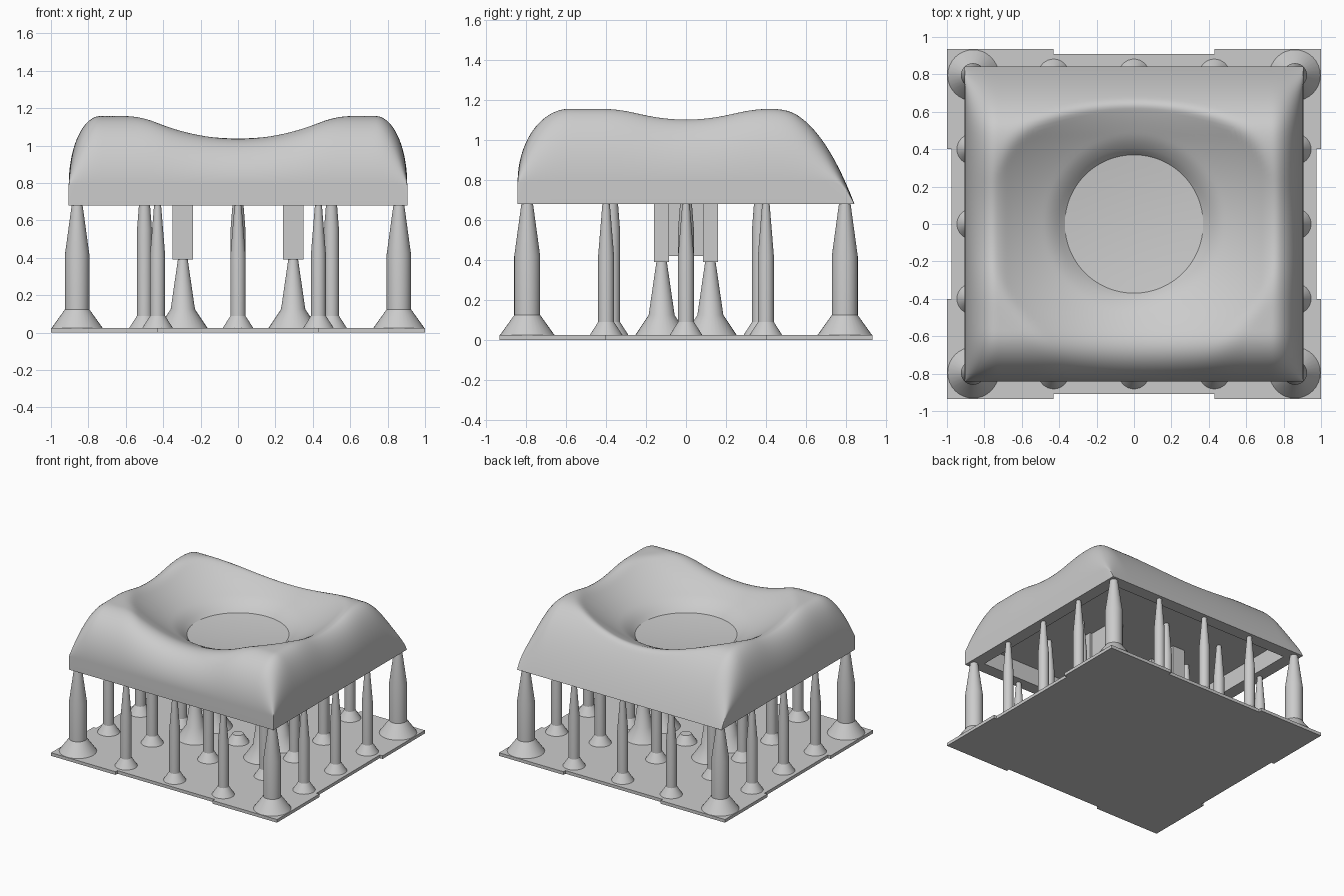
import bpy, bmesh, math

if "Cube" in bpy.data.objects:
    bpy.data.objects.remove(bpy.data.objects["Cube"])

GREY = (0.6, 0.6, 0.6, 1)
mat = bpy.data.materials.new("light grey")
mat.use_nodes = True
mat.diffuse_color = GREY
mat.node_tree.nodes["Principled BSDF"].inputs["Base Color"].default_value = GREY


def finish(bm, name, smooth=True):
    bmesh.ops.recalc_face_normals(bm, faces=bm.faces)
    mesh = bpy.data.meshes.new(name)
    bm.to_mesh(mesh)
    bm.free()
    mesh.materials.append(mat)
    obj = bpy.data.objects.new(name, mesh)
    bpy.context.collection.objects.link(obj)
    if smooth:
        bpy.ops.object.select_all(action='DESELECT')
        obj.select_set(True)
        bpy.context.view_layer.objects.active = obj
        bpy.ops.object.shade_smooth_by_angle(angle=math.radians(28))
    return obj


def bridge(bm, a, b):
    n = len(a)
    for i in range(n):
        bm.faces.new((a[i], a[(i + 1) % n], b[(i + 1) % n], b[i]))


def lathe(name, x, y, profile, n=32):
    bm = bmesh.new()
    rings = [[bm.verts.new((x + r * math.cos(math.tau * i / n),
                            y + r * math.sin(math.tau * i / n), z)) for i in range(n)]
             for r, z in profile]
    for a, b in zip(rings, rings[1:]):
        bridge(bm, a, b)
    bm.faces.new(rings[0])
    bm.faces.new(rings[-1])
    return finish(bm, name)


def box(name, x0, x1, y0, y1, z0, z1):
    bm = bmesh.new()
    bmesh.ops.create_cube(bm, size=1)
    for v in bm.verts:
        v.co = (x1 if v.co.x > 0 else x0, y1 if v.co.y > 0 else y0, z1 if v.co.z > 0 else z0)
    return finish(bm, name, False)


# Base plate with shallow recesses in its edges
bm = bmesh.new()
quarter = [(0.975, 0.4), (1, 0.4), (1, 0.935), (0.43, 0.935), (0.43, 0.91)]
outline = []
for sx, sy in ((1, 1), (-1, 1), (-1, -1), (1, -1)):
    pts = [(sx * x, sy * y) for x, y in quarter]
    outline += pts if sx * sy > 0 else pts[::-1]
low = [bm.verts.new((x, y, 0)) for x, y in outline]
high = [bm.verts.new((x, y, 0.025)) for x, y in outline]
bridge(bm, low, high)
bm.faces.new(low)
bm.faces.new(high)
finish(bm, "base_plate", False)

# Cap dimensions
HX, HY, BOTTOM, CEILING, WALL = 0.905, 0.843, 0.68, 0.82, 0.1
R_IN, R_OUT, RIDGE_X, RIDGE_Y, PEAK = 0.37, 0.48, 0.735, 0.63, 1.168


def arc(t):
    return math.sqrt(max(0, 1 - min(1, max(0, t)) ** 2))


def smooth_min(a, b, k):
    h = max(k - abs(a - b), 0) / k
    return min(a, b) - h * h * k / 4


def cap_height(x, y):
    r = math.hypot(x, y)
    if r <= R_IN + 1e-6:
        return 0.862 + 0.15 * r * r                     # round dish floor
    sx = smooth_min(abs(x), RIDGE_X, 0.05)
    sy = smooth_min(abs(y), RIDGE_Y, 0.16)
    z = 0.855 + 0.47 * sx * sx + 0.53 * sy * sy         # saddle scoop
    if r < R_OUT:
        z -= 0.04 * ((R_OUT - r) / (R_OUT - R_IN)) ** 2  # rounded dish lip
    z = smooth_min(z, PEAK, 0.03)
    t = min(1, max(0, y - 0.4) / (HY - 0.4))
    back = PEAK - (PEAK - BOTTOM - 0.003) * t ** 2.35   # sloping back
    z = smooth_min(z, back, 0.04)
    base = smooth_min(0.79, back, 0.15)
    side = arc((abs(x) - RIDGE_X) / (HX - RIDGE_X))
    front = arc((-y - 0.58) / (HY - 0.58))
    return max(base + (z - base) * side * front, BOTTOM + 0.003)


# Cap shell: rings grow from the round dish to the square rim
SIDE = 48
square = []
for k in range(4):
    for i in range(SIDE):
        u = math.sin(math.pi / 2 * (2 * i / SIDE - 1))
        square.append([(1, u), (-u, 1), (-1, -u), (u, -1)][k])

bm = bmesh.new()


def ring(fn):
    return [bm.verts.new(fn(*p)) for p in square]


def circle_ring(r):
    def fn(u, v):
        d = math.hypot(u, v)
        x, y = r * u / d, r * v / d
        return (x, y, cap_height(x, y))
    return ring(fn)


def blend_ring(s):
    def fn(u, v):
        d = math.hypot(u, v)
        x = (1 - s) * R_OUT * u / d + s * HX * u
        y = (1 - s) * R_OUT * v / d + s * HY * v
        return (x, y, cap_height(x, y))
    return ring(fn)


def rect_ring(hx, hy, z):
    return ring(lambda u, v: (hx * u, hy * v, z))


rings = [circle_ring(R_IN * i / 6) for i in range(1, 7)]
rings += [circle_ring(R_IN + (R_OUT - R_IN) * i / 6) for i in range(1, 7)]
STEPS = 40
rings += [blend_ring(math.sin(math.pi / 2 * i / STEPS)) for i in range(1, STEPS + 1)]
rings.append(rect_ring(HX, HY, BOTTOM))
rings.append(rect_ring(HX - WALL, HY - WALL, BOTTOM))
rings.append(rect_ring(HX - WALL, HY - WALL, CEILING))
for a, b in zip(rings, rings[1:]):
    bridge(bm, a, b)
centre = bm.verts.new((0, 0, cap_height(0, 0)))
first = rings[0]
for i, v in enumerate(first):
    bm.faces.new((centre, v, first[(i + 1) % len(first)]))
bm.faces.new(rings[-1])
finish(bm, "cap_shell")

# Mounting prongs, each two end posts and a thin web, with a pair of cone supports
for side, sx in (("left", 1), ("right", -1)):
    x = sx * 0.295
    for end, sy in (("front", -1), ("back", 1)):
        y0, y1 = sorted((sy * 0.085, sy * 0.16))
        box(f"{side}_prong_{end}_post", x - 0.055, x + 0.055, y0, y1, 0.39, CEILING + 0.01)
        lathe(f"{side}_prong_{end}_support", x, sy * 0.122,
              [(0.135, 0.02), (0.065, 0.125), (0.025, 0.4)])
    box(f"{side}_prong_web", x - 0.035, x + 0.035, -0.085, 0.085, 0.42, CEILING + 0.01)

# Thick corner supports
for sx in (-1, 1):
    for sy in (-1, 1):
        lathe("corner_support", sx * 0.86, sy * 0.795,
              [(0.14, 0.02), (0.065, 0.125), (0.065, 0.42), (0.028, 0.69)])

# Thin supports along the rim and under the ceiling
rim = [(0.085, 0.02), (0.04, 0.09), (0.04, 0.42), (0.018, 0.69)]
inner = [(0.085, 0.02), (0.04, 0.09), (0.04, 0.55), (0.018, CEILING + 0.01)]
for i in (-1, 0, 1):
    for s in (-1, 1):
        lathe("rim_support", i * 0.43, s * 0.8, rim)
        lathe("rim_support", s * 0.865, i * 0.4, rim)
        lathe("inner_support", s * 0.5, i * 0.37, inner)
for s in (-1, 1):
    lathe("inner_support", 0, s * 0.37, inner)
lathe("centre_foot", 0, 0, [(0.085, 0.02), (0.04, 0.09)])
